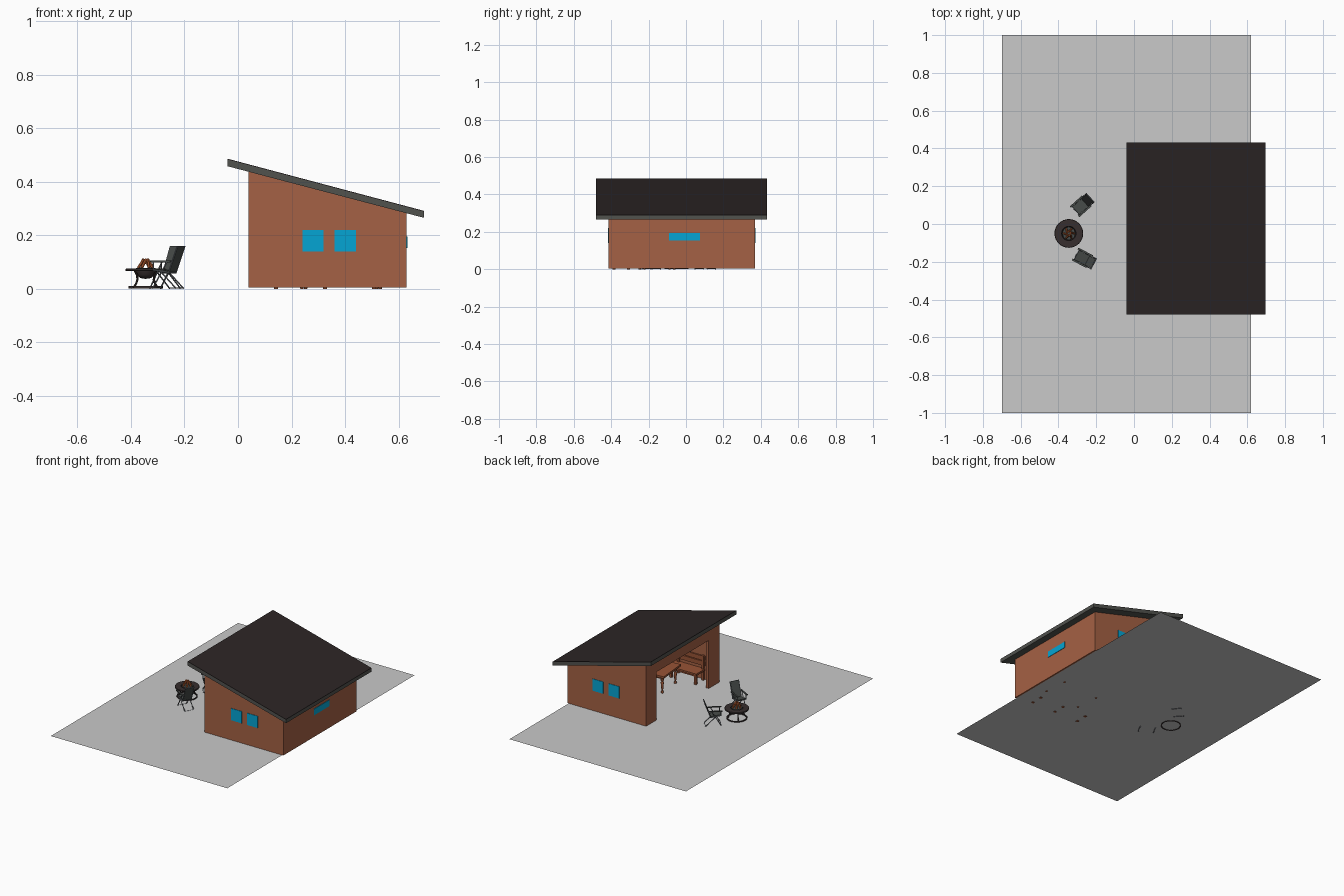
import bpy, bmesh, math
from mathutils import Matrix, Vector

if "Cube" in bpy.data.objects:
    bpy.data.objects.remove(bpy.data.objects["Cube"])


def mat(name, r, g, b):
    m = bpy.data.materials.new(name)
    m.diffuse_color = [(c / 255) ** 2.2 for c in (r, g, b)] + [1]
    m.use_nodes = True
    m.node_tree.nodes["Principled BSDF"].inputs["Base Color"].default_value = m.diffuse_color
    return m


WALL = mat("wall terracotta", 163, 97, 70)
ROOF = mat("roof dark", 48, 42, 42)
FASCIA = mat("roof grey", 82, 83, 79)
PAVING = mat("paving grey", 200, 200, 200)
GLASS = mat("window blue", 13, 163, 210)
WOOD = mat("furniture wood", 150, 84, 56)
METAL = mat("chair metal", 112, 116, 122)
FABRIC = mat("chair fabric", 72, 76, 74)
PIT = mat("fire pit dark", 58, 50, 50)
EMBER = mat("ember orange", 178, 92, 52)


def make(name, bm, m, M=Matrix(), smooth=False):
    bmesh.ops.recalc_face_normals(bm, faces=bm.faces)
    me = bpy.data.meshes.new(name)
    bm.to_mesh(me)
    bm.free()
    me.transform(M)
    me.materials.append(m)
    o = bpy.data.objects.new(name, me)
    bpy.context.collection.objects.link(o)
    if smooth:
        bpy.context.view_layer.objects.active = o
        o.select_set(True)
        bpy.ops.object.shade_smooth_by_angle(angle=math.radians(40))
        o.select_set(False)
    return o


def prism(name, prof, y0, y1, m, M=Matrix()):
    """Extrude an (x, z) profile from y0 to y1."""
    bm = bmesh.new()
    f = bm.faces.new([bm.verts.new((x, y0, z)) for x, z in prof])
    ext = bmesh.ops.extrude_face_region(bm, geom=[f])["geom"]
    for v in ext:
        if isinstance(v, bmesh.types.BMVert):
            v.co.y = y1
    return make(name, bm, m, M)


def box(name, x0, x1, y0, y1, z0, z1, m, M=Matrix()):
    return prism(name, [(x0, z0), (x1, z0), (x1, z1), (x0, z1)], y0, y1, m, M)


def lathe(name, prof, m, M=Matrix(), steps=32):
    """Spin an (r, z) profile round the z axis."""
    bm = bmesh.new()
    vs = [bm.verts.new((r, 0, z)) for r, z in prof]
    es = [bm.edges.new(p) for p in zip(vs, vs[1:])]
    bmesh.ops.spin(bm, geom=vs + es, cent=(0, 0, 0), axis=(0, 0, 1),
                   angle=math.tau, steps=steps)
    bmesh.ops.remove_doubles(bm, verts=bm.verts, dist=1e-5)
    return make(name, bm, m, M, True)


def rods(name, paths, r, m, M=Matrix(), sides=8):
    """Straight round bars along each path of points."""
    bm = bmesh.new()
    for path in paths:
        for a, b in zip(path, path[1:]):
            a, b = Vector(a), Vector(b)
            d = b - a
            T = Matrix.Translation((a + b) / 2) @ d.to_track_quat('Z', 'Y').to_matrix().to_4x4()
            bmesh.ops.create_cone(bm, cap_ends=True, segments=sides, radius1=r, radius2=r,
                                  depth=d.length + r, matrix=T)
    return make(name, bm, m, M, True)


def place(x, y, deg):
    return Matrix.Translation((x, y, 0)) @ Matrix.Rotation(math.radians(deg), 4, 'Z')


# Paving: a single flat sheet
bm = bmesh.new()
bm.faces.new([bm.verts.new(p) for p in
              ((-.7, -1, .004), (.62, -1, .004), (.62, 1, .004), (-.7, 1, .004))])
make("paving", bm, PAVING)


# Walls, with tops following the roof slope
def under(x):
    return .458 - .2626 * (x + .04)


def wall(name, x0, x1, y0, y1, z0=.005):
    prism(name, [(x0, z0), (x1, z0), (x1, under(x1)), (x0, under(x0))], y0, y1, WALL)


X0, X1, Y0, Y1, T = .04, .63, -.415, .368, .02
wall("front_wall", X0, X1, Y0, Y0 + T)
wall("rear_wall", X0, X1, Y1 - T, Y1)
wall("low_end_wall", X1 - T, X1, Y0 + T, Y1 - T)
wall("entrance_pier_front", X0, X0 + T, Y0 + T, -.30)
wall("entrance_pier_rear", X0, X0 + T, .26, Y1 - T)
wall("entrance_header", X0, X0 + T, -.30, .26, .33)

# Windows: thin plates on both faces of the walls
P = .003
for side, yo, yi in (("front", Y0, Y0 + T), ("rear", Y1, Y1 - T)):
    for i, x in enumerate((.24, .36)):
        for face, y in (("outer", yo), ("inner", yi)):
            box(f"{side}_window_{i}_{face}", x, x + .08, y - P, y + P, .14, .22, GLASS)
for face, x in (("outer", X1), ("inner", X1 - T)):
    box(f"end_window_{face}", x - P, x + P, -.09, .075, .153, .195, GLASS)

# Roof slab and dark covering sheet
prism("roof_slab", [(-.04, .458), (.695, .265), (.695, .288), (-.04, .483)], -.48, .432, FASCIA)
prism("roof_covering", [(-.04, .483), (.695, .288), (.695, .291), (-.04, .486)], -.48, .432, ROOF)

# Dining table with turned legs
TM = place(.385, -.155, 5)
box("table_top", -.165, .165, -.105, .105, .115, .128, WOOD, TM)
box("table_apron", -.14, .14, -.082, .082, .097, .115, WOOD, TM)
LEG = [(.0001, 0), (.006, 0), (.009, .012), (.005, .02), (.008, .05), (.01, .075),
       (.006, .082), (.01, .09), (.01, .115)]
for sx in (-1, 1):
    for sy in (-1, 1):
        lathe("table_leg", LEG, WOOD, TM @ Matrix.Translation((sx * .14, sy * .08, 0)), 10)

# Bench with a back, along the front wall
box("bench_seat", .13, .52, -.39, -.295, .068, .08, WOOD)
box("bench_apron", .145, .505, -.38, -.305, .055, .068, WOOD)
for z in (.10, .135):
    box("bench_back_slat", .13, .52, -.392, -.383, z, z + .03, WOOD)
for x in (.135, .318, .5):
    box("bench_rear_leg", x, x + .015, -.392, -.378, 0, .17, WOOD)
    box("bench_front_leg", x, x + .015, -.315, -.3, 0, .068, WOOD)


# Reclining garden chairs: local -x is the way the sitter faces
def chair(M):
    frame = []
    for s in (-1, 1):
        y = s * .03
        frame += [[(-.048, y, .002), (.012, y, .1)],              # front leg up to arm
                  [(.05, y, .002), (-.02, y, .07)],               # crossing rear leg
                  [(-.045, y, .07), (.018, y, .06), (.055, y, .158)],  # side rail and back
                  [(-.05, y * 1.1, .1), (.03, y * 1.1, .1)],      # arm support
                  [(-.045, y, .07), (-.045, y, .1)]]
        box("chair_arm", -.056, .03, y * 1.1 - .005, y * 1.1 + .005, .1, .105, FABRIC, M)
    for x, z in ((-.048, .003), (.05, .003), (-.045, .07), (.055, .158), (.018, .06)):
        frame.append([(x, -.03, z), (x, .03, z)])
    rods("chair_frame", frame, .0027, METAL, M)
    prism("chair_seat", [(-.047, .071), (.018, .061), (.018, .066), (-.047, .076)],
          -.027, .027, FABRIC, M)
    prism("chair_back", [(.016, .064), (.021, .062), (.057, .158), (.052, .16)],
          -.027, .027, FABRIC, M)


chair(place(-.273, .102, 42))
chair(place(-.262, -.185, -28))

# Fire pit: rim table, bowl, base ring and curved legs
FM = place(-.345, -.05, 0)
lathe("pit_rim", [(.038, .068), (.074, .066), (.076, .07), (.074, .075), (.038, .075),
                  (.038, .068)], PIT, FM)
lathe("pit_bowl", [(.039, .072), (.034, .052), (.02, .04), (.0001, .037)], PIT, FM)
lathe("pit_base_ring", [(.057, .001), (.064, .001), (.064, .01), (.057, .01), (.057, .001)], PIT, FM)
legs = []
for k in range(4):
    a = math.tau * (k + .5) / 4
    legs.append([(r * math.cos(a), r * math.sin(a), z) for r, z in
                 ((.061, .006), (.05, .02), (.043, .035), (.046, .052), (.058, .068))])
rods("pit_legs", legs, .004, PIT, FM)

# Grate and stacked glowing logs
lathe("pit_grate", [(.0001, .074), (.036, .074), (.036, .077), (.0001, .077)], FABRIC, FM, 8)
logs = []
for k in range(6):
    a = math.tau * k / 6
    c, s = math.cos(a), math.sin(a)
    logs.append([(.026 * c, .026 * s, .08), (.008 * c - .006 * s, .008 * s + .006 * c, .108)])
rods("fire_logs", logs, .0055, EMBER, FM, 6)
